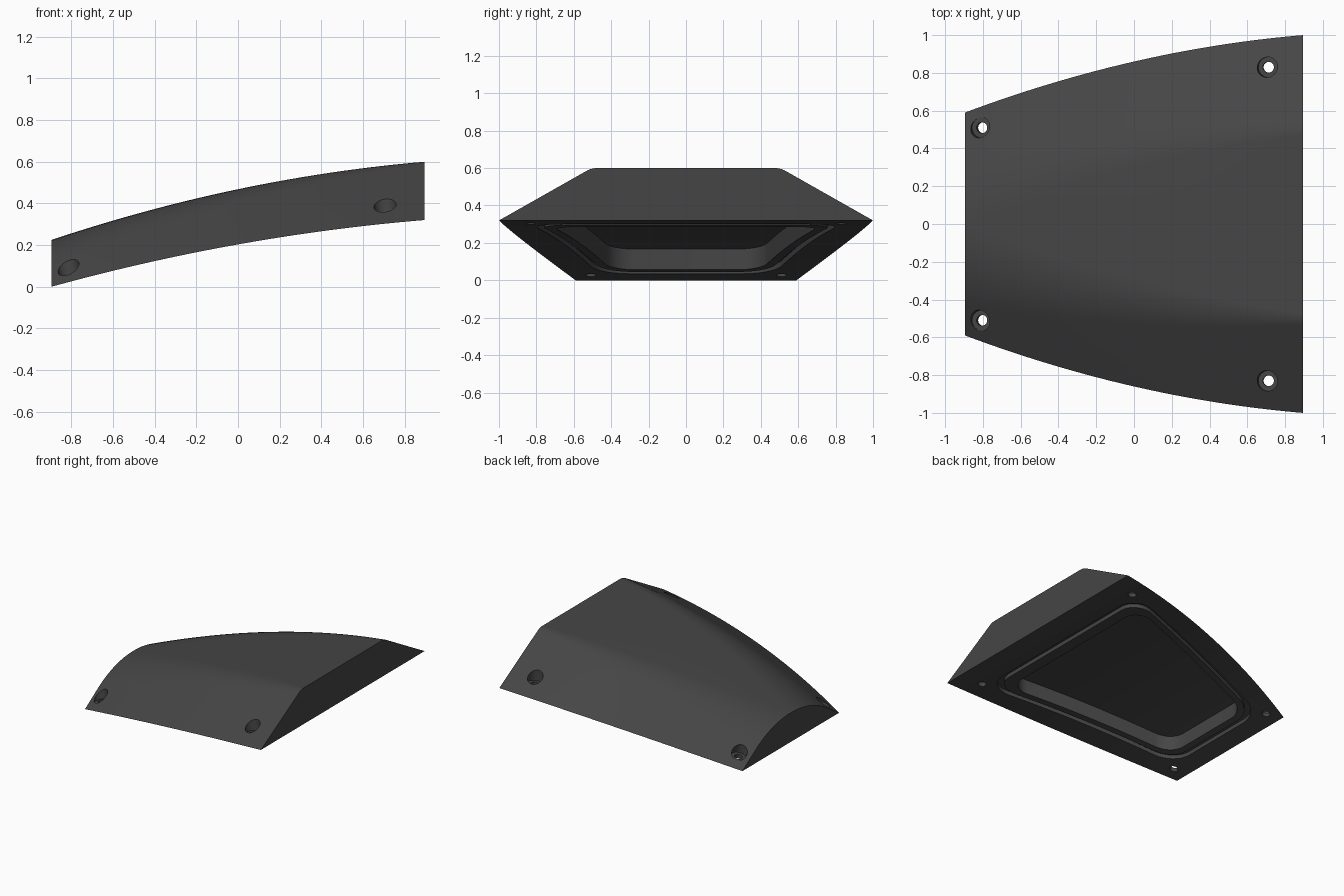
import bpy, bmesh, math
from mathutils import Vector

if "Cube" in bpy.data.objects:
    bpy.data.objects.remove(bpy.data.objects["Cube"])

L = 0.895  # half length


def quad(x, a, m, b):
    """Parabola through a, m, b at the left end, middle and right end."""
    u = x / L
    return m + (b - a) / 2 * u + ((a + b) / 2 - m) * u * u


def under(x): return quad(x, 0.0, 0.203, 0.32)
def top(x): return quad(x, 0.225, 0.468, 0.60)
def width(x): return quad(x, 0.59, 0.86, 1.0)


def fillet(p, c, q, t, n):
    """Circular arc of tangent length t rounding the corner p-c-q."""
    p, c, q = Vector(p), Vector(c), Vector(q)
    d0, d1 = (p - c).normalized(), (q - c).normalized()
    w = math.cos((-d0).angle(d1) / 2)
    a, b, pts = c + d0 * t, c + d1 * t, []
    for i in range(n + 1):
        s = i / n
        k0, k1, k2 = (1 - s) ** 2, 2 * s * (1 - s) * w, s * s
        pts.append((a * k0 + c * k1 + b * k2) / (k0 + k1 + k2))
    return pts


def loft(name, sections, closed=False):
    """Skin a row of equal sections; cap the ends unless closed."""
    bm = bmesh.new()
    rings = [[bm.verts.new(p) for p in s] for s in sections]
    n = len(rings[0])
    for i in range(len(rings) if closed else len(rings) - 1):
        r0, r1 = rings[i], rings[(i + 1) % len(rings)]
        for j in range(n):
            k = (j + 1) % n
            bm.faces.new((r0[j], r0[k], r1[k], r1[j]))
    if not closed:
        bm.faces.new(rings[0])
        bm.faces.new(rings[-1])
    bmesh.ops.recalc_face_normals(bm, faces=bm.faces)
    me = bpy.data.meshes.new(name)
    bm.to_mesh(me)
    bm.free()
    ob = bpy.data.objects.new(name, me)
    bpy.context.collection.objects.link(ob)
    return ob


def outline(xl, yl, xr, yr, t):
    """Half of a rounded trapezoid, from its left end to its right end."""
    a = fillet((xl, 0), (xl, yl), (xr, yr), t, 10)
    b = fillet((xl, yl), (xr, yr), (xr, 0), t * 1.1, 10)
    return a + [a[-1].lerp(b[0], i / 14) for i in range(1, 14)] + b


def cylinder(name, base, axis, r, z0, z1, n=32):
    rot = Vector((0, 0, 1)).rotation_difference(axis)
    ring = [(r * math.cos(2 * math.pi * i / n), r * math.sin(2 * math.pi * i / n)) for i in range(n)]
    return loft(name, [[base + rot @ Vector((x, y, z)) for x, y in ring] for z in (z0, z1)])


# Curved cover: arched at the low end, bevelled trapezoid at the high end
sections = []
N = 40
for i in range(N + 1):
    f = i / N
    x = -L + 2 * L * f
    w, zb, zt = width(x), under(x), top(x)
    slope = 0.64 + (0.566 - 0.64) * f
    yc = w - (zt - zb) / slope
    arc = fillet((w, zb), (yc, zt), (0, zt), 0.232 + (0.03 - 0.232) * f, 10)
    half = [(w, zb)] + [tuple(p) for p in arc]
    sections.append([(x, y, z) for y, z in half] + [(x, -y, z) for y, z in reversed(half)])
cover = loft("curved_cover", sections)

cutters = []

# Deep pocket in the underside
cutters.append(loft("pocket_cutter", [
    [(p.x, p.y, under(p.x) - 0.1), (p.x, p.y, under(p.x) + 0.11),
     (p.x, -p.y, under(p.x) + 0.11), (p.x, -p.y, under(p.x) - 0.1)]
    for p in outline(-0.68, 0.40, 0.56, 0.72, 0.13)]))

# Seal groove around the pocket
outer = outline(-0.765, 0.47, 0.68, 0.84, 0.17)
inner = outline(-0.725, 0.44, 0.64, 0.795, 0.155)
ring = [(o, i, 1) for o, i in zip(outer, inner)]
ring += [(o, i, -1) for o, i, _ in reversed(ring)]
cutters.append(loft("groove_cutter", [
    [(p.x, s * p.y, under(p.x) + d) for p, d in ((o, -0.05), (o, 0.03), (i, 0.03), (i, -0.05))]
    for o, i, s in ring], closed=True))

# Counterbored screw holes, square to the underside
for x, y in ((-0.797, 0.51), (0.715, 0.83)):
    tilt = (under(x + 0.01) - under(x - 0.01)) / 0.02
    axis = Vector((-tilt, 0, 1)).normalized()
    for s in (1, -1):
        base = Vector((x, s * y, under(x)))
        cutters.append(cylinder("hole_cutter", base, axis, 0.029, -0.1, 0.3))
        cutters.append(cylinder("counterbore_cutter", base, axis, 0.054, 0.032, 0.3))

bpy.context.view_layer.objects.active = cover
cover.select_set(True)
for c in cutters:
    m = cover.modifiers.new("cut", 'BOOLEAN')
    m.operation, m.solver, m.object = 'DIFFERENCE', 'EXACT', c
    bpy.ops.object.modifier_apply(modifier=m.name)
    bpy.data.objects.remove(c, do_unlink=True)

mat = bpy.data.materials.new("dark_grey")
mat.diffuse_color = (0.06, 0.06, 0.06, 1)
mat.use_nodes = True
mat.node_tree.nodes["Principled BSDF"].inputs["Base Color"].default_value = mat.diffuse_color
cover.data.materials.clear()
cover.data.materials.append(mat)
for p in cover.data.polygons:
    p.material_index = 0
bpy.ops.object.shade_smooth_by_angle(angle=math.radians(25))
